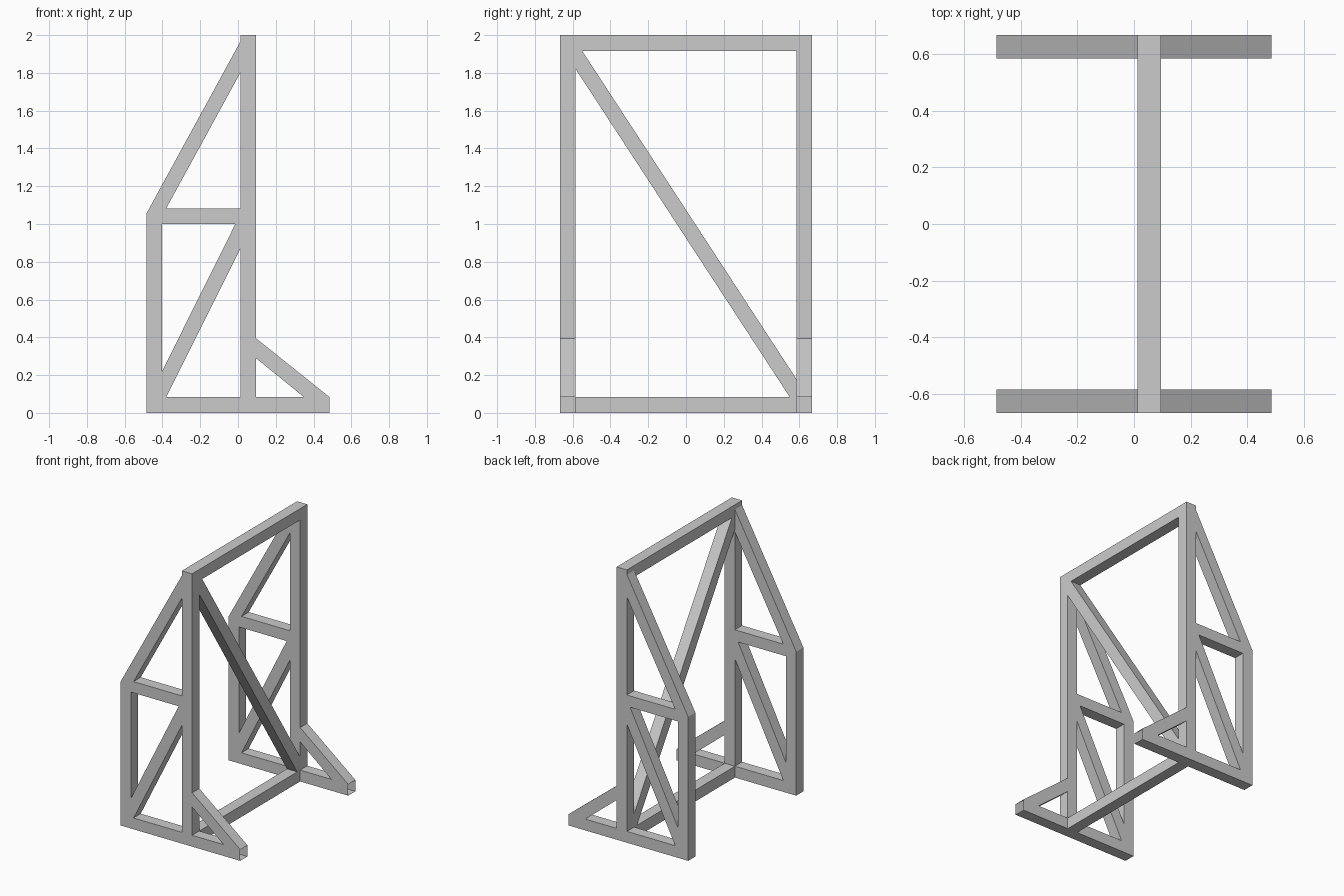
import bpy, bmesh
from mathutils import Vector

cube = bpy.data.objects.get("Cube")
if cube:
    bpy.data.objects.remove(cube, do_unlink=True)

steel = bpy.data.materials.new("grey_steel")
steel.use_nodes = True
GREY = (0.6, 0.6, 0.6, 1)
steel.diffuse_color = GREY
steel.node_tree.nodes["Principled BSDF"].inputs["Base Color"].default_value = GREY

T = 0.083                      # bar thickness
POST_BACK, POST_FRONT = 0.012, 0.095
REACH = 0.485                  # half depth along x
INNER, OUTER = 0.584, 0.667    # side frame faces along y


def prism(name, loops, axis, start, end, open_end=None):
    """Fill an outline with holes and extrude it along the x or y axis."""
    bm = bmesh.new()
    for loop in loops:
        vs = [bm.verts.new((a, start, z) if axis == "y" else (start, a, z))
              for a, z in loop]
        for i, v in enumerate(vs):
            bm.edges.new((v, vs[i - 1]))
    bmesh.ops.triangle_fill(bm, use_beauty=True, edges=bm.edges[:])
    grown = bmesh.ops.extrude_face_region(bm, geom=bm.faces[:], use_keep_orig=True)
    step = Vector((0, end - start, 0)) if axis == "y" else Vector((end - start, 0, 0))
    bmesh.ops.translate(bm, vec=step,
                        verts=[g for g in grown["geom"] if isinstance(g, bmesh.types.BMVert)])
    bmesh.ops.recalc_face_normals(bm, faces=bm.faces[:])
    # Open tube end at the tip of the foot
    if open_end is not None:
        tips = [f for f in bm.faces if all(v.co.x > open_end - 0.001 for v in f.verts)]
        bmesh.ops.delete(bm, geom=tips, context="FACES_ONLY")
    mesh = bpy.data.meshes.new(name)
    bm.to_mesh(mesh)
    bm.free()
    mesh.materials.append(steel)
    obj = bpy.data.objects.new(name, mesh)
    bpy.context.collection.objects.link(obj)
    return obj


# Side frames: outline, then the four openings between the bars
side = [
    [(-REACH, 0), (REACH, 0), (REACH, T), (POST_FRONT, 0.395), (POST_FRONT, 2),
     (POST_BACK, 2), (POST_BACK, 1.965), (-REACH, 1.055)],
    [(-0.38, 1.083), (POST_BACK, 1.083), (POST_BACK, 1.8)],
    [(-0.402, 0.22), (-0.014, 1.0), (-0.402, 1.0)],
    [(-0.38, T), (POST_BACK, T), (POST_BACK, 0.868)],
    [(POST_FRONT, T), (0.35, T), (POST_FRONT, 0.29)],
]
prism("right_side_frame", side, "y", -OUTER, -INNER, REACH)
prism("left_side_frame", side, "y", INNER, OUTER, REACH)

# Cross bars joining the two posts
for name, z in (("bottom_cross_bar", 0), ("top_cross_bar", 2 - T)):
    bar = [(-INNER, z), (INNER, z), (INNER, z + T), (-INNER, z + T)]
    prism(name, [bar], "x", POST_BACK, POST_FRONT)

# Diagonal brace, mitred into the corners
brace = [(-INNER, 2 - T), (-0.55, 2 - T), (INNER, 0.18),
         (INNER, T), (0.55, T), (-INNER, 1.82)]
prism("diagonal_brace", [brace], "x", POST_BACK, POST_FRONT)
